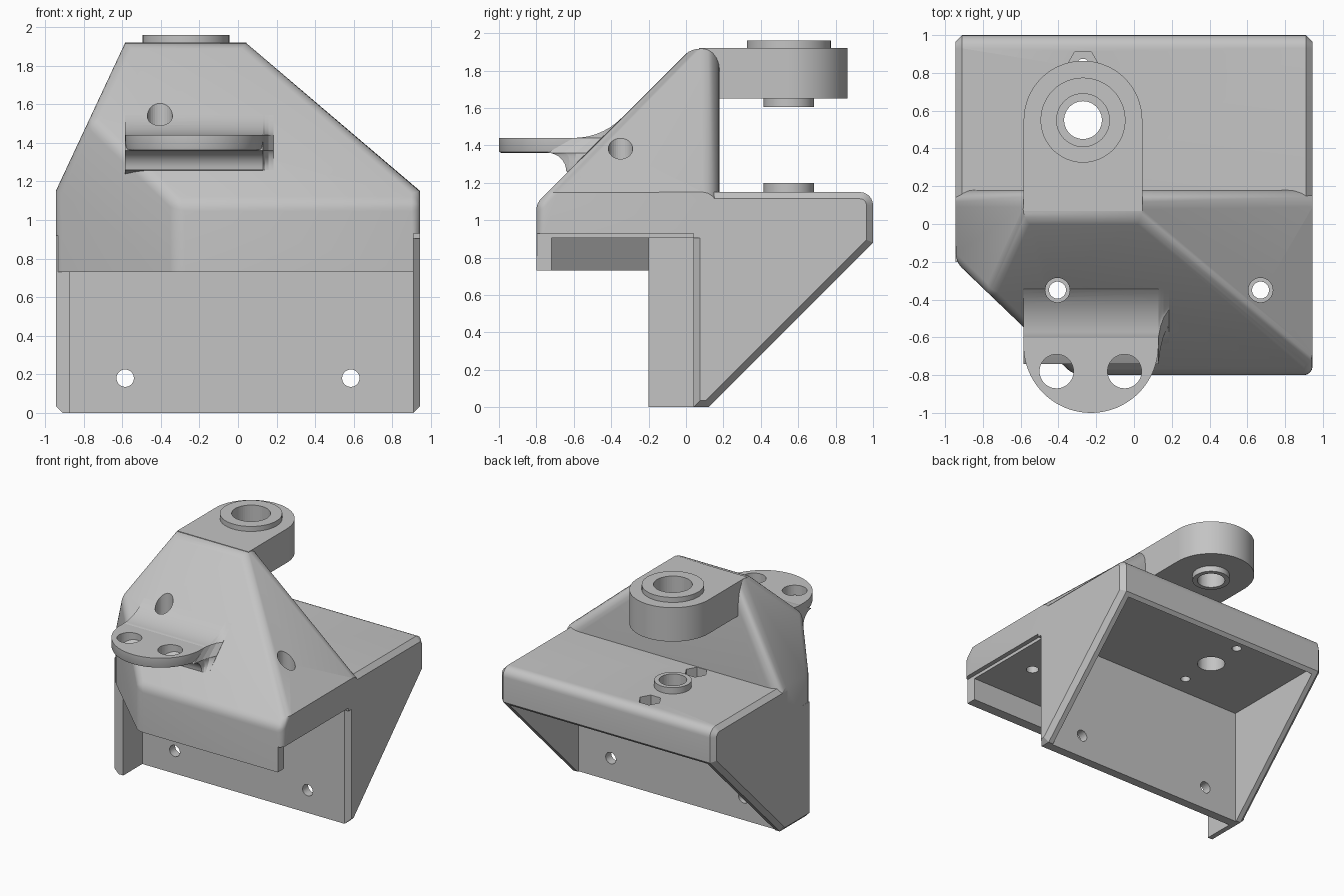
import bpy, bmesh, math
from mathutils import Vector

cube = bpy.data.objects.get("Cube")
if cube:
    bpy.data.objects.remove(cube, do_unlink=True)

grey = bpy.data.materials.new("plain grey")
grey.use_nodes = True
COLOUR = (0.55, 0.55, 0.55, 1)
grey.diffuse_color = COLOUR
grey.node_tree.nodes["Principled BSDF"].inputs["Base Color"].default_value = COLOUR


def add_object(name, bm):
    bmesh.ops.recalc_face_normals(bm, faces=bm.faces)
    mesh = bpy.data.meshes.new(name)
    bm.to_mesh(mesh)
    bm.free()
    mesh.materials.append(grey)
    ob = bpy.data.objects.new(name, mesh)
    bpy.context.collection.objects.link(ob)
    return ob


def extruded_verts(bm, face, step):
    moved = bmesh.ops.extrude_face_region(bm, geom=[face])["geom"]
    verts = [g for g in moved if isinstance(g, bmesh.types.BMVert)]
    bmesh.ops.translate(bm, vec=step, verts=verts)
    return verts


def prism_mesh(points, axis, low, high):
    """Extrude a flat outline along x (points are y, z) or z (points are x, y)."""
    bm = bmesh.new()
    if axis == "x":
        corners, step = [(low, *p) for p in points], Vector((high - low, 0, 0))
    else:
        corners, step = [(*p, low) for p in points], Vector((0, 0, high - low))
    extruded_verts(bm, bm.faces.new([bm.verts.new(c) for c in corners]), step)
    bmesh.ops.recalc_face_normals(bm, faces=bm.faces)
    return bm


def prism(name, points, axis, low, high):
    return add_object(name, prism_mesh(points, axis, low, high))


def box(name, x, y, z):
    return prism(name, [(x[0], y[0]), (x[1], y[0]), (x[1], y[1]), (x[0], y[1])], "z", *z)


def arc(cx, cy, r, start, end, steps):
    angles = [math.radians(start + (end - start) * i / steps) for i in range(steps + 1)]
    return [(cx + r * math.cos(a), cy + r * math.sin(a)) for a in angles]


def cylinder(name, x, y, r, low, high, sides=48):
    return prism(name, arc(x, y, r, 0, 360, sides)[:-1], "z", low, high)


def bevel_edges(bm, rule, width, segments):
    edges = [e for e in bm.edges if rule(e)]
    bmesh.ops.bevel(bm, geom=edges, offset=width, offset_type="OFFSET", segments=segments,
                    profile=0.5, affect="EDGES", clamp_overlap=True)


def cut(ob, *cutters):
    for cutter in cutters:
        cutter.hide_render = True
        cutter.hide_set(True)
        cutter.display_type = "WIRE"
        mod = ob.modifiers.new("cut", "BOOLEAN")
        mod.operation = "DIFFERENCE"
        mod.solver = "EXACT"
        mod.object = cutter


W = 0.945          # half width
WALL = 0.87        # inner face of the side walls
CEILING = 0.905    # underside of the shelf
PIN_X, PIN_Y = -0.27, 0.55

# Lower frame: shelf, front plate and triangular side walls, ends chamfered
bm = prism_mesh([(0.04, 0), (0.12, 0), (1, 0.88)] + arc(0.93, 1.08, 0.07, 0, 90, 6)
                + [(0.04, 1.15)], "x", -W, W)
bevel_edges(bm, lambda e: all(abs(v.co.x) > W - 0.001 for v in e.verts)
            and e.verts[0].co.x * e.verts[1].co.x > 0, 0.035, 1)
frame = add_object("lower_frame", bm)
cut(frame, box("frame_pocket_cutter", (-WALL, WALL), (0.11, 0.975), (-0.2, CEILING)),
    cylinder("shelf_bore_cutter", PIN_X, PIN_Y, 0.1, 0.8, 1.3))
for side in (-1, 1):
    hole = cylinder("plate_hole_cutter", 0, 0, 0.045, -0.2, 0.2, 32)
    hole.rotation_euler.x = math.pi / 2
    hole.location = (0.585 * side, 0.08, 0.18)
    y = PIN_Y + 0.29 * side
    cut(frame, hole,
        cylinder("nut_recess_cutter", PIN_X, y, 0.085, 1.06, 1.3, 6),
        cylinder("nut_hole_cutter", PIN_X, y, 0.035, 0.8, 1.2, 24))

# Flange on the right wall, in front of the plate
bm = prism_mesh([(-0.2, 0), (0.12, 0), (0.12, 0.92), (-0.2, 0.92)], "x", -W, -WALL)
bevel_edges(bm, lambda e: all(v.co.x < -W + 0.001 and v.co.z < 0.9 for v in e.verts), 0.035, 1)
add_object("side_flange", bm)

# Hood and tower: a block trimmed by sloping planes
bm = prism_mesh([(-0.8, 0.73), (0.18, 0.73), (0.18, 1.92), (-0.8, 1.92)], "x", -W, W)
trims = [
    ((0, -0.8, 1.09), (0, -1, 1)),             # front slope
    ((-W, 0, 1.15), (-0.77, 0, 0.36)),         # right slope
    ((W, 0, 1.15), (0.77, 0, 0.905)),          # left slope
    ((-W, -0.2, 0), (-0.6, -0.625, 0)),        # chamfered corner
]
for point, normal in trims:
    bmesh.ops.bisect_plane(bm, geom=bm.verts[:] + bm.edges[:] + bm.faces[:], dist=1e-5,
                           plane_co=point, plane_no=normal, clear_outer=True)
    bmesh.ops.holes_fill(bm, edges=[e for e in bm.edges if e.is_boundary], sides=0)
bmesh.ops.recalc_face_normals(bm, faces=bm.faces)
# Wide rounding of the tower's rear edges, then soft front edges
bevel_edges(bm, lambda e: all(v.co.y > 0.17 and v.co.z > 1.1 for v in e.verts), 0.09, 5)
bevel_edges(bm, lambda e: e.calc_face_angle(0) > 0.6
            and all(v.co.y < 0.06 for v in e.verts)
            and any(v.co.z > 0.75 for v in e.verts), 0.045, 4)
hood = add_object("hood_tower", bm)
cut(hood, prism("hood_pocket_cutter", [(1.2, -0.72), (-0.325, -0.72), (-WALL, -0.2),
                                       (-WALL, 0.4), (1.2, 0.4)], "z", 0.5, CEILING),
    box("hood_window_cutter", (0.91, 1.2), (-0.9, 0.04), (0.5, 0.93)))

# Rear lug with bosses above and below
lug = prism("rear_lug", [(PIN_X + 0.314, 0.07)] + arc(PIN_X, PIN_Y, 0.314, 0, 180, 40)
            + [(PIN_X - 0.314, 0.07)], "z", 1.65, 1.92)
lug_top = cylinder("lug_top_boss", PIN_X, PIN_Y, 0.225, 1.91, 1.96)
lug_bottom = cylinder("lug_bottom_boss", PIN_X, PIN_Y, 0.135, 1.605, 1.66)
shelf_boss = cylinder("shelf_boss", PIN_X, PIN_Y, 0.135, 1.14, 1.2)
pin_bore = cylinder("pin_bore_cutter", PIN_X, PIN_Y, 0.1, 1, 2.2)
pin_seat = cylinder("pin_seat_cutter", PIN_X, PIN_Y, 0.14, 1.74, 2.2)
for ob in (lug, lug_top, lug_bottom, shelf_boss):
    cut(ob, pin_bore)
for ob in (lug, lug_top):
    cut(ob, pin_seat)

# Front tab with two round holes
TAB_X, TAB_R = -0.228, 0.357
bm = prism_mesh([(TAB_X - TAB_R, -0.5)] + arc(TAB_X, -0.643, TAB_R, 180, 360, 40)
                + [(TAB_X + TAB_R, -0.5)], "z", 1.36, 1.44)
bevel_edges(bm, lambda e: all(v.co.z < 1.37 for v in e.verts), 0.012, 2)
tab = add_object("front_tab", bm)
for x in (-0.41, -0.05):
    cut(tab, cylinder("tab_hole_cutter", x, -0.78, 0.09, 1.2, 1.6))

# Curved root blending the tab into the slope, flared on its left side
SLOPE = 1.89       # z minus y on the front slope
root_outline = ([(-0.55, 1.24)] + arc(-0.74, 1.26, 0.1, 0, 90, 8)
                + arc(-0.6, 1.8, 0.36, 270, 315, 10) + [(-0.3, 1.5)])
left_edge = TAB_X + TAB_R
bm = prism_mesh(root_outline, "x", TAB_X - TAB_R, left_edge)
for step, blend in ((0.012, 0.4), (0.016, 0.5), (0.028, 0.95)):
    end = max(bm.faces, key=lambda f: f.calc_center_median().x)
    for v in extruded_verts(bm, end, Vector((step, 0, 0))):
        v.co.y += max(0, v.co.z - SLOPE - v.co.y) * blend
root = add_object("tab_root", bm)

# Vertical screw holes with wide upper ends
for x in (-0.405, 0.67):
    head = cylinder("screw_head_cutter", x, -0.35, 0.065, 1.04, 2.2, 32)
    shank = cylinder("screw_hole_cutter", x, -0.35, 0.045, 0.8, 1.2, 32)
    cut(hood, head, shank)
    if x < 0:
        cut(root, head)

# Smooth rounded surfaces, keeping hard edges
for ob in bpy.context.scene.objects:
    ob.select_set(ob.type == "MESH" and not ob.hide_render)
bpy.context.view_layer.objects.active = frame
bpy.ops.object.shade_smooth_by_angle(angle=math.radians(30))
